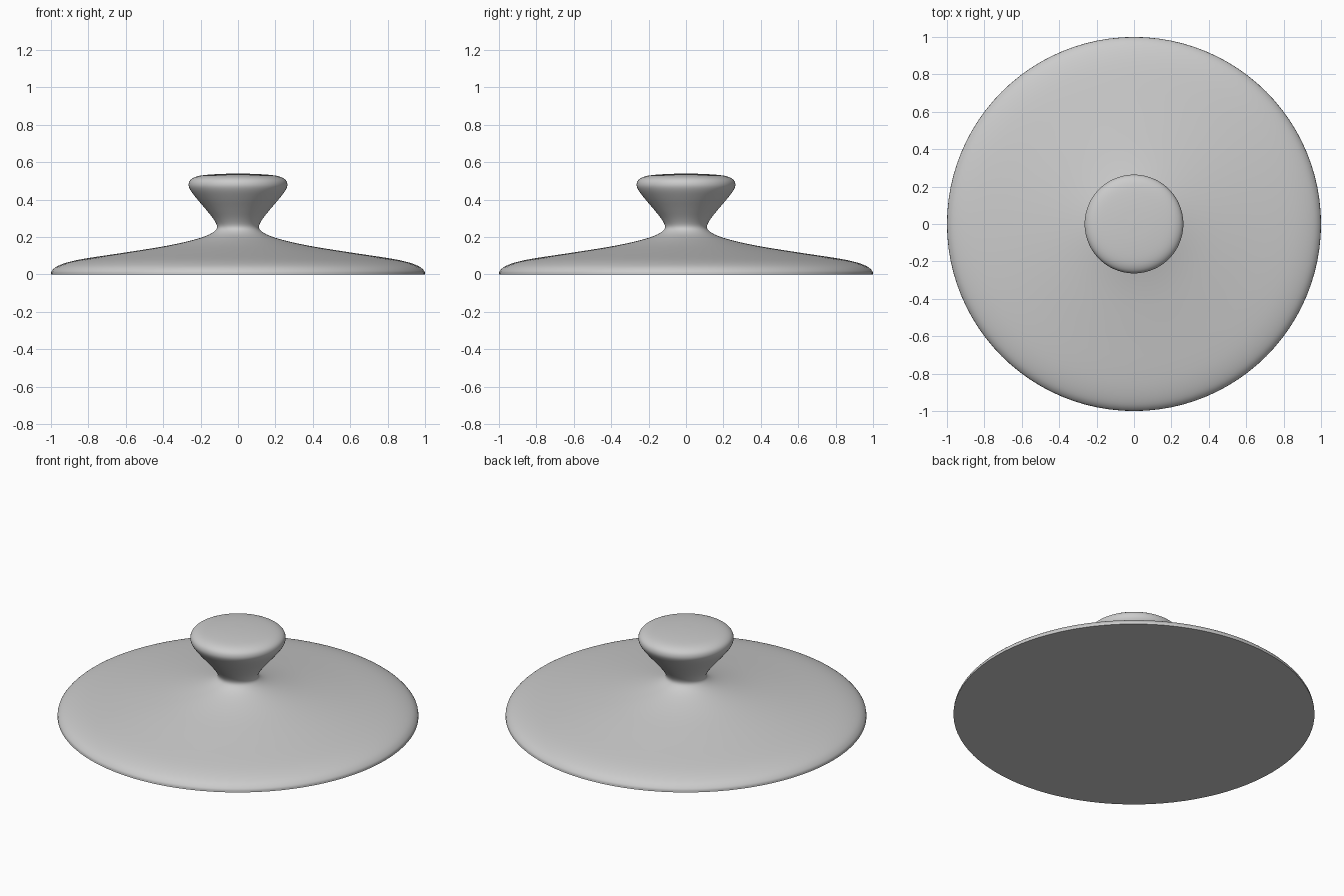
import bpy, bmesh, math
from mathutils import Vector

cube = bpy.data.objects.get("Cube")
if cube:
    bpy.data.objects.remove(cube, do_unlink=True)

SEGMENTS = 96

grey = bpy.data.materials.new("plain_grey")
grey.use_nodes = True
colour = (0.6, 0.6, 0.6, 1)
grey.diffuse_color = colour
grey.node_tree.nodes["Principled BSDF"].inputs["Base Color"].default_value = colour


def smooth_path(points, steps=4):
    """Catmull-Rom curve through (radius, height) points."""
    p = [Vector(q) for q in points]
    p = [2 * p[0] - p[1]] + p + [2 * p[-1] - p[-2]]
    path = []
    for a, b, c, d in zip(p, p[1:], p[2:], p[3:]):
        for i in range(steps):
            t = i / steps
            path.append(0.5 * (2 * b + (c - a) * t + (2 * a - 5 * b + 4 * c - d) * t * t
                               + (3 * b - a - 3 * c + d) * t ** 3))
    return path + [p[-2]]


def lathe(name, path):
    """Revolve a path around z; its ends close on the axis."""
    bm = bmesh.new()
    verts = [bm.verts.new((r, 0, z)) for r, z in path]
    edges = [bm.edges.new(pair) for pair in zip(verts, verts[1:])]
    bmesh.ops.spin(bm, geom=verts + edges, cent=(0, 0, 0), axis=(0, 0, 1),
                   angle=math.tau, steps=SEGMENTS, use_duplicate=False)
    bmesh.ops.remove_doubles(bm, verts=bm.verts, dist=0.0005)
    bmesh.ops.recalc_face_normals(bm, faces=bm.faces)
    mesh = bpy.data.meshes.new(name)
    bm.to_mesh(mesh)
    bm.free()
    mesh.materials.append(grey)
    obj = bpy.data.objects.new(name, mesh)
    bpy.context.collection.objects.link(obj)
    return obj


# Flat underside, rounded rim, sloping lid, narrow neck and flared knob
profile = [(1, 0), (0.995, 0.02), (0.965, 0.045), (0.9, 0.068), (0.8, 0.088),
           (0.6, 0.118), (0.4, 0.15), (0.27, 0.177), (0.18, 0.203), (0.13, 0.228),
           (0.112, 0.255), (0.13, 0.295), (0.175, 0.352), (0.22, 0.405),
           (0.255, 0.452), (0.264, 0.483), (0.25, 0.51), (0.205, 0.528),
           (0.11, 0.537), (0, 0.54)]
lid = lathe("lid_with_knob", [Vector((0, 0))] + smooth_path(profile))

bpy.ops.object.select_all(action="DESELECT")
lid.select_set(True)
bpy.context.view_layer.objects.active = lid
bpy.ops.object.shade_smooth_by_angle(angle=math.radians(40))
